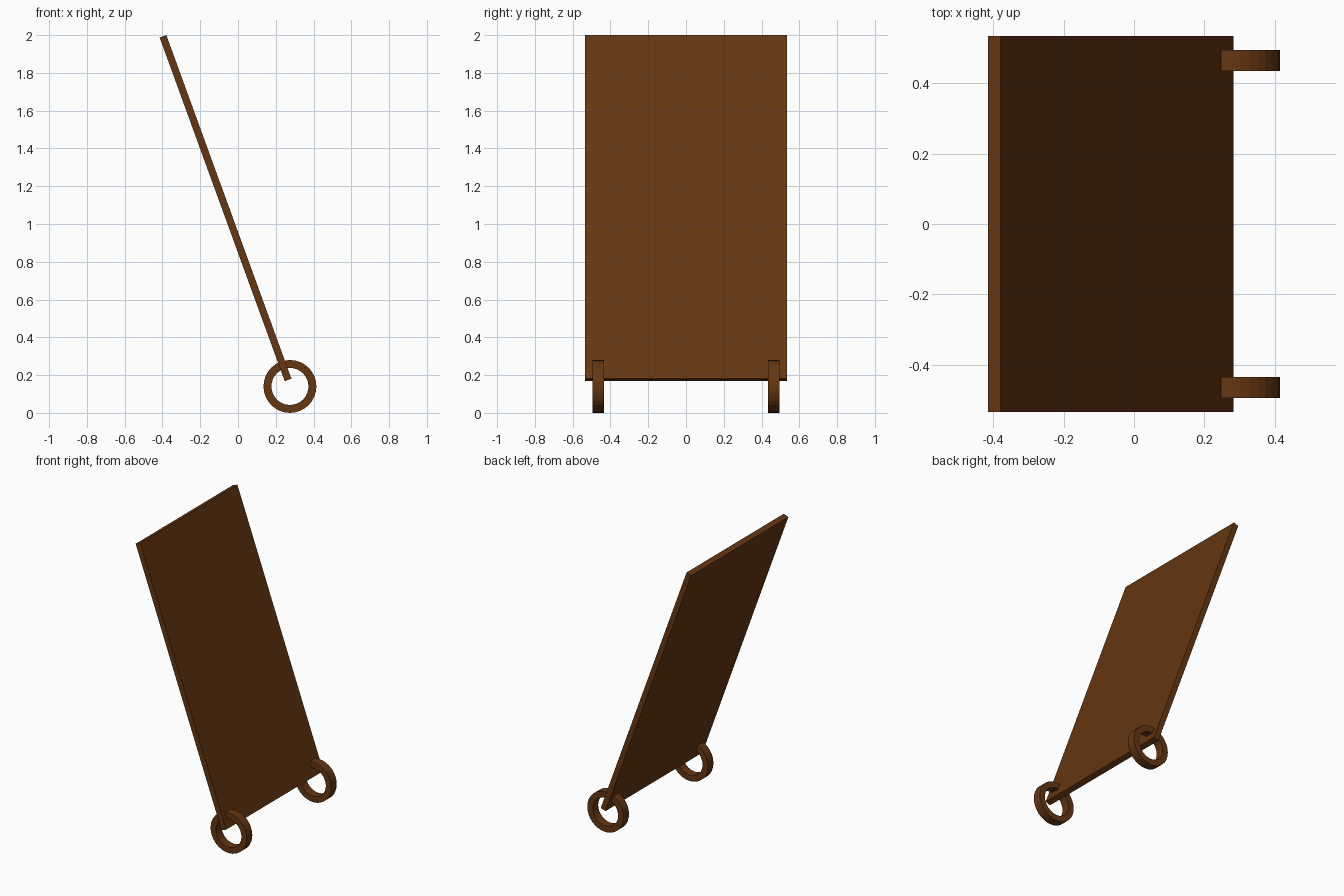
import bpy, bmesh
from math import radians, tau
from mathutils import Vector

if "Cube" in bpy.data.objects:
    bpy.data.objects.remove(bpy.data.objects["Cube"])

brown = bpy.data.materials.new("brown_wood")
brown.diffuse_color = (0.13, 0.037, 0.006, 1)
brown.use_nodes = True
brown.node_tree.nodes["Principled BSDF"].inputs["Base Color"].default_value = brown.diffuse_color


def add_object(name, bm, location):
    bmesh.ops.recalc_face_normals(bm, faces=bm.faces)
    mesh = bpy.data.meshes.new(name)
    bm.to_mesh(mesh)
    bm.free()
    mesh.materials.append(brown)
    obj = bpy.data.objects.new(name, mesh)
    obj.location = location
    bpy.context.collection.objects.link(obj)
    return obj


# Leaning board
bm = bmesh.new()
bmesh.ops.create_cube(bm, size=1)
bmesh.ops.scale(bm, vec=(0.038, 1.07, 1.936), verts=bm.verts)
board = add_object("leaning_board", bm, (-0.066, 0, 1.084))
board.rotation_euler.y = radians(-20)


# Ring feet: rectangular section spun about the y axis
def ring(name, y, outer=0.14, inner=0.098, half=0.03, sides=32):
    bm = bmesh.new()
    section = [(inner, -half), (outer, -half), (outer, half), (inner, half)]
    verts = [bm.verts.new((r, d, 0)) for r, d in section]
    edges = [bm.edges.new((verts[i], verts[(i + 1) % 4])) for i in range(4)]
    bmesh.ops.spin(bm, geom=verts + edges, cent=Vector(), axis=(0, 1, 0),
                   angle=tau, steps=sides)
    bmesh.ops.remove_doubles(bm, verts=bm.verts, dist=1e-4)
    add_object(name, bm, (0.275, y, 0.14))


ring("front_ring_foot", -0.465)
ring("back_ring_foot", 0.465)
